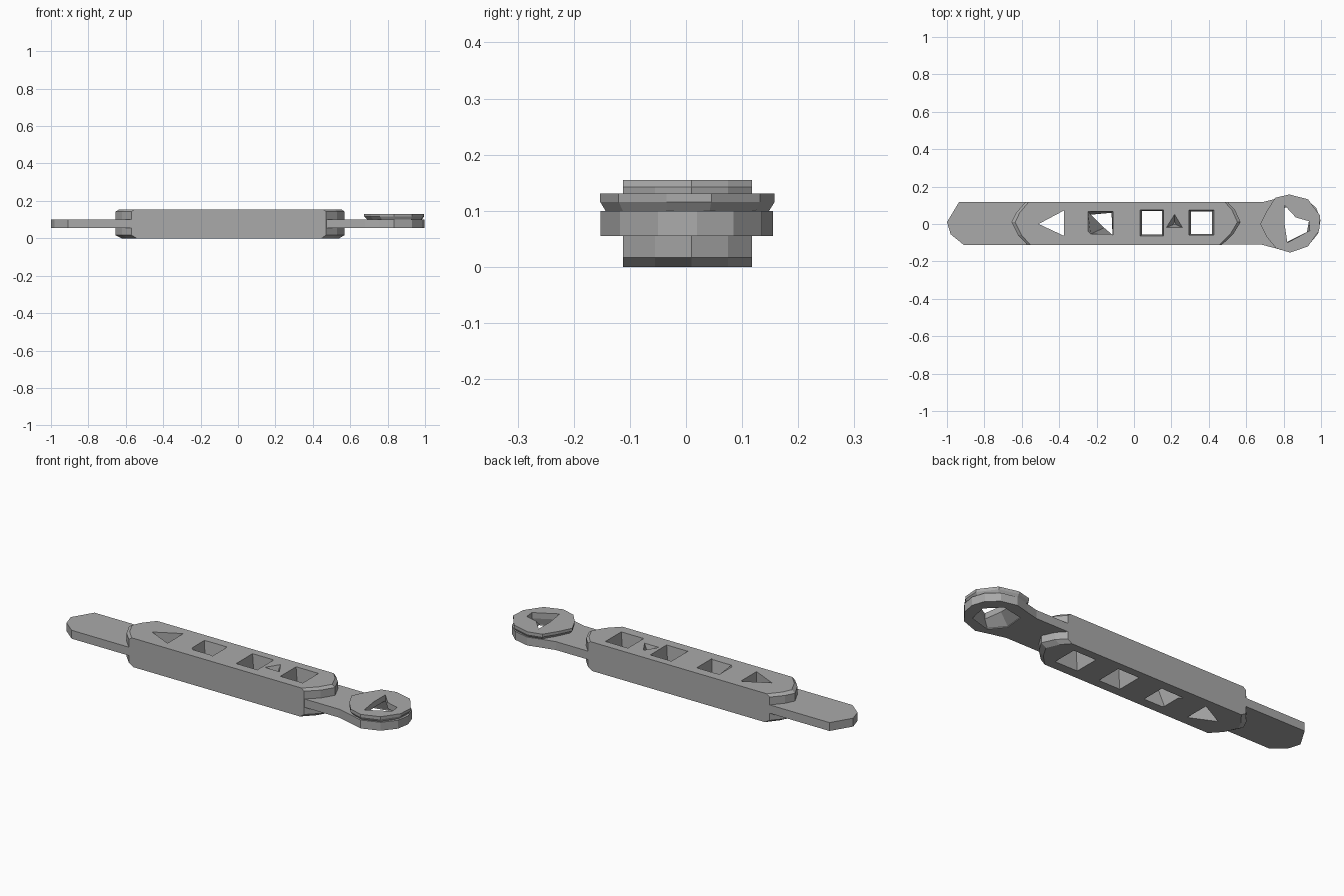
import bpy, bmesh

cube = bpy.data.objects.get("Cube")
if cube:
    bpy.data.objects.remove(cube, do_unlink=True)

grey = bpy.data.materials.new("mid grey")
grey.use_nodes = True
colour = (0.4, 0.4, 0.4, 1)
grey.diffuse_color = colour
grey.node_tree.nodes["Principled BSDF"].inputs["Base Color"].default_value = colour


def loft(name, layers):
    """Solid through stacked (outline, z) layers with equal point counts."""
    bm = bmesh.new()
    rings = [[bm.verts.new((x, y, z)) for x, y in pts] for pts, z in layers]
    n = len(rings[0])
    for a, b in zip(rings, rings[1:]):
        for i in range(n):
            j = (i + 1) % n
            bm.faces.new((a[i], a[j], b[j], b[i]))
    bm.faces.new(rings[0])
    bm.faces.new(rings[-1])
    bmesh.ops.recalc_face_normals(bm, faces=bm.faces)
    me = bpy.data.meshes.new(name)
    bm.to_mesh(me)
    bm.free()
    me.materials.append(grey)
    ob = bpy.data.objects.new(name, me)
    bpy.context.collection.objects.link(ob)
    return ob


def cut(target, name, layers):
    """Subtract a lofted cutter from the target."""
    cutter = loft(name, layers)
    cutter.hide_render = True
    cutter.hide_set(True)
    cutter.display_type = 'WIRE'
    mod = target.modifiers.new(name, 'BOOLEAN')
    mod.operation, mod.solver, mod.object = 'DIFFERENCE', 'EXACT', cutter


def squeeze(pts, k, cx=0.0, cy=0.0, ky=1):
    return [(cx + (x - cx) * k, cy + (y - cy) * ky) for x, y in pts]


def square(x0, x1, y0, y1):
    return [(x0, y0), (x1, y0), (x1, y1), (x0, y1)]


LOW, HIGH, TOP = 0.055, 0.10, 0.155

# Thick central body with pointed, chamfered ends
outline = [(-0.655, 0.01), (-0.62, -0.06), (-0.57, -0.112), (0.47, -0.112),
           (0.53, -0.055), (0.57, 0.01), (0.54, 0.075), (0.5, 0.118),
           (-0.58, 0.118), (-0.63, 0.06)]
body = loft("body", [(squeeze(outline, 0.95), 0), (outline, 0.017),
                     (outline, 0.142), (squeeze(outline, 0.97), TOP)])

# Openings through the body, narrowing downwards
sq_a = square(-0.25, -0.11, -0.062, 0.07)
wedge = [(-0.16, -0.02), (-0.115, -0.058), (-0.12, 0.06), (-0.23, 0.05)]
tri = [(-0.51, 0.0), (-0.375, -0.063), (-0.375, 0.072)]
sq_b = square(0.03, 0.162, -0.065, 0.078)
sq_c = square(0.29, 0.43, -0.062, 0.076)
small = [(0.17, -0.02), (0.262, -0.02), (0.217, 0.055)]
cut(body, "triangle_opening", [(tri, -0.1), (tri, 0.3)])
cut(body, "wedge_opening", [(sq_a, -0.02), (wedge, 0.06), (sq_a, 0.18)])
for name, sq, cx in (("square_opening", sq_b, 0.1), ("end_opening", sq_c, 0.36)):
    cut(body, name, [(sq, -0.02), (squeeze(sq, 0.8, cx, 0.005, 0.88), 0.077), (sq, 0.18)])
cut(body, "small_recess", [(squeeze(small, 0.2, 0.217, 0, 0.2), 0.1), (small, 0.16)])

# Flat tongue at the right end
tongue = [(-1.0, 0.01), (-0.98, -0.055), (-0.91, -0.112), (-0.54, -0.112),
          (-0.54, 0.118), (-0.935, 0.118)]
loft("tongue", [(tongue, LOW), (tongue, HIGH)])

# Neck flaring into the round eye
eye = [(0.46, 0.118), (0.46, -0.11), (0.68, -0.11), (0.75, -0.128),
       (0.835, -0.152), (0.93, -0.118), (0.985, -0.05), (0.997, 0.02),
       (0.975, 0.085), (0.92, 0.135), (0.835, 0.155), (0.76, 0.135), (0.69, 0.118)]
eye_ring = loft("eye_ring", [(eye, LOW), (eye, HIGH)])

# Raised collar on the eye, undercut along its lower edge
collar = [(0.675, 0.0), (0.71, -0.07), (0.76, -0.13), (0.835, -0.153),
          (0.93, -0.12), (0.99, -0.035), (0.995, 0.045), (0.93, 0.132),
          (0.83, 0.158), (0.755, 0.14), (0.71, 0.07)]
collar_ring = loft("eye_collar", [(squeeze(collar, 0.9, 0.86, 0, 0.93), HIGH - 0.002),
                                  (collar, 0.116), (collar, 0.131)])

# Irregular eye hole, wider underneath
hole = [(0.805, 0.1), (0.805, 0.0), (0.82, -0.1), (0.94, -0.035), (0.935, 0.015), (0.865, 0.035)]
wide = [(0.75, 0.075), (0.74, -0.03), (0.8, -0.105), (0.92, -0.07), (0.94, 0.03), (0.87, 0.1)]
for part in (eye_ring, collar_ring):
    cut(part, part.name + "_hole", [(wide, 0.02), (wide, 0.06), (hole, 0.1), (hole, 0.16)])
